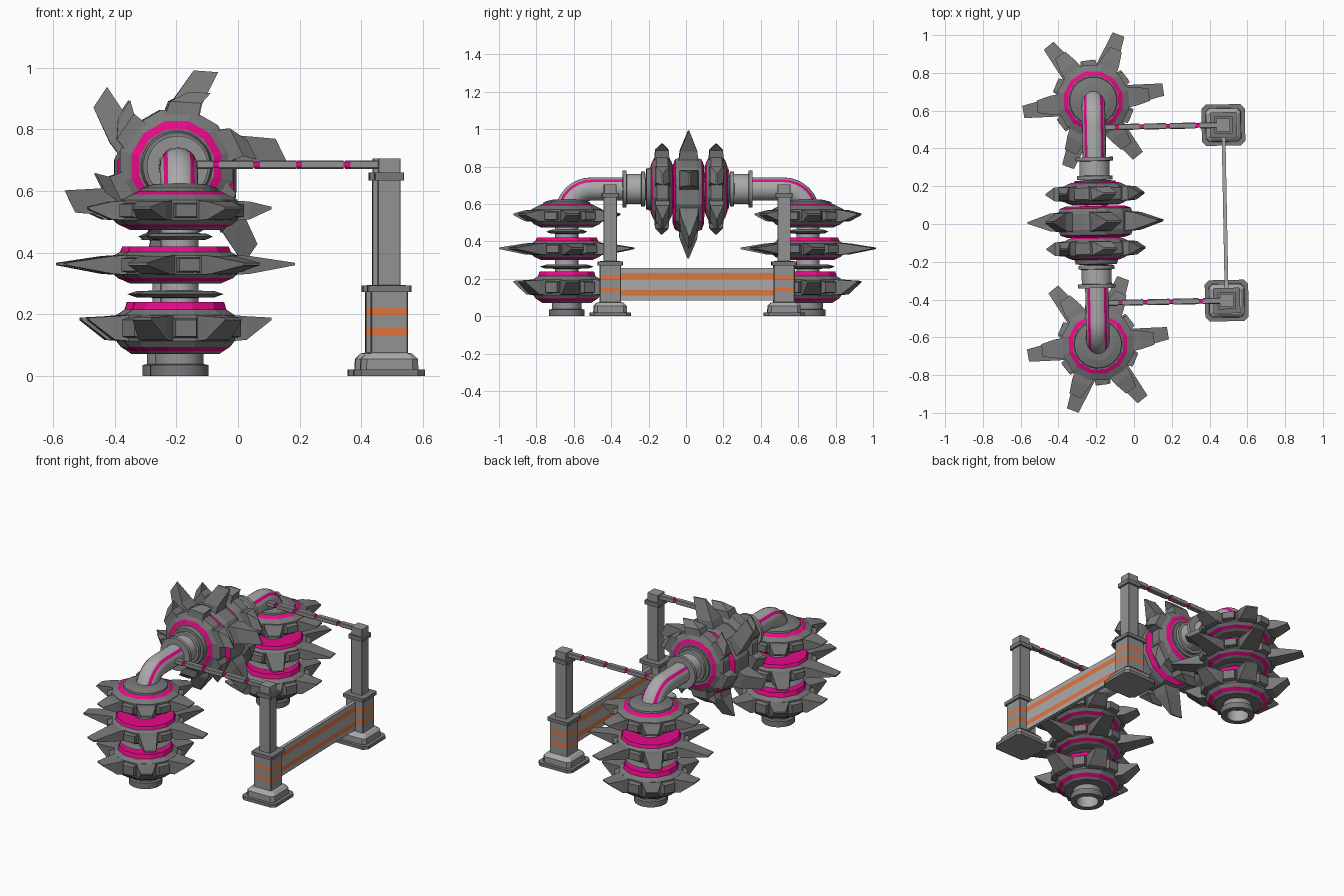
import bpy, bmesh, math
from math import sin, cos, pi, radians
from mathutils import Matrix, Vector

if "Cube" in bpy.data.objects:
    bpy.data.objects.remove(bpy.data.objects["Cube"])

COLORS = {"dark_steel": (0.19, 0.19, 0.19), "steel": (0.29, 0.29, 0.29),
          "light_steel": (0.40, 0.40, 0.40), "pink_glow": (0.83, 0.003, 0.26),
          "orange_paint": (0.74, 0.18, 0.05)}
MATS = []
for n, c in COLORS.items():
    m = bpy.data.materials.new(n)
    m.diffuse_color = (*c, 1)
    m.use_nodes = True
    m.node_tree.nodes["Principled BSDF"].inputs["Base Color"].default_value = m.diffuse_color
    MATS.append(m)
DARK, STEEL, LIGHT, PINK, ORANGE = range(5)
TURN = Matrix.Rotation(radians(1.1), 4, 'Z')   # whole machine sits slightly turned
AX, AZ, AY = -0.203, 0.68, 0.0115              # arch x, height and middle y
HALF = 0.645                                   # column distance from the middle


def skin(bm, rings, mats, cap=None):
    """Loft between equal rings; mats holds one index per band (or a function)."""
    vs = [[bm.verts.new(p) for p in r] for r in rings]
    n = len(rings[0])
    for i in range(len(vs) - 1):
        for j in range(n):
            k = (j + 1) % n
            f = bm.faces.new((vs[i][j], vs[i][k], vs[i + 1][k], vs[i + 1][j]))
            f.material_index = mats(i, j) if callable(mats) else mats[i]
    if cap is not None:
        for r in (vs[0], vs[-1]):
            bm.faces.new(r).material_index = cap


def finish(name, bm, M=Matrix(), smooth=False):
    bmesh.ops.recalc_face_normals(bm, faces=bm.faces[:])
    bm.transform(TURN @ M)
    if M.determinant() < 0:
        bmesh.ops.reverse_faces(bm, faces=bm.faces[:])
    me = bpy.data.meshes.new(name)
    bm.to_mesh(me)
    bm.free()
    for m in MATS:
        me.materials.append(m)
    ob = bpy.data.objects.new(name, me)
    bpy.context.collection.objects.link(ob)
    if smooth:
        bpy.context.view_layer.objects.active = ob
        ob.select_set(True)
        bpy.ops.object.shade_smooth_by_angle(angle=radians(35))
        ob.select_set(False)
    return ob


def circle(r, z, n):
    return [(r * cos(2 * pi * (k + .5) / n), r * sin(2 * pi * (k + .5) / n), z) for k in range(n)]


def lathe(name, prof, mats, M, n=24, cap=None, smooth=True):
    bm = bmesh.new()
    skin(bm, [circle(r, z, n) for r, z in prof], mats, cap)
    return finish(name, bm, M, smooth)


def chamfered(hx, hy, c, z):
    return [(hx, -hy + c, z), (hx, hy - c, z), (hx - c, hy, z), (-hx + c, hy, z),
            (-hx, hy - c, z), (-hx, -hy + c, z), (-hx + c, -hy, z), (hx - c, -hy, z)]


def tooth(bm, ang, secs):
    """Radial tooth from sections (radius, sweep, half width, half thickness, lift)."""
    R = Matrix.Rotation(ang, 3, 'Z')
    rings = [[R @ Vector((r, s + a * w, t + b * h)) for a, b in ((-1, -1), (1, -1), (1, 1), (-1, 1))]
             for r, s, w, h, t in secs]
    skin(bm, rings, [DARK] * (len(secs) - 1), DARK)


def cutter_disc(name, M, prof, mats, R, tip, block, start, sweep=0, lift=0, width=.033, stubs=True):
    """Toothed disc: faceted hub with pink bands, six blades and optional stubs."""
    bm = bmesh.new()
    skin(bm, [circle(r, z, 12) for r, z in prof], mats)
    for k in range(6):
        a = radians(start + 60 * k)
        tooth(bm, a, [(.75 * R, 0, .058, block, 0), (R + .03, sweep * .25, .05, block * .85, 0),
                      (tip, sweep, width, .004, lift)])
        if stubs:
            tooth(bm, a + pi / 6, [(.75 * R, 0, .045, block * .9, 0), (R + .02, 0, .034, block * .6, 0)])
    return finish(name, bm, M)


def column_hub(R, H, pink_r=None):
    """Hub with a thin pink ring, or a raised pink drum on top when pink_r is given."""
    low = [(R, -.5 * H), (.92 * R, -.72 * H), (.8 * R, -.88 * H), (.72 * R, -H), (.05, -H)]
    if pink_r:
        top = [(.05, H), (pink_r, H), (pink_r + .008, .7 * H), (R, .5 * H)]
        return top + low, [PINK, PINK, DARK, DARK, DARK, PINK, DARK, DARK]
    top = [(.05, H), (.7 * R, H), (.82 * R, .82 * H), (R, .55 * H)]
    return top + low, [DARK, PINK, DARK, DARK, DARK, PINK, DARK, DARK]


def arch_hub(R, H, p0, p1):
    """Hub symmetric along its axis with a pink ring from p0 to p1 on both faces."""
    top = [(.05, H), (p0 * R, H), (p1 * R, .85 * H), (R, .5 * H)]
    return top + [(r, -z) for r, z in reversed(top)], [DARK, PINK, DARK, DARK, DARK, PINK, DARK]


# main pipe: up one column, over the arch, down the other
bend = 0.13
half = [(HALF, 0.02), (HALF, 0.50), (HALF, AZ - bend)]
half += [(HALF - bend + bend * cos(a), AZ - bend + bend * sin(a))
         for a in (radians(11.25 * k) for k in range(1, 9))]
half += [(0.30, AZ), (0.0, AZ)]
path = half + [(-y, z) for y, z in reversed(half[:-1])]
rings = []
for i, (y, z) in enumerate(path):
    p0, p1 = path[max(i - 1, 0)], path[min(i + 1, len(path) - 1)]
    if abs(y) == HALF:
        ny, nz = math.copysign(1, y), 0
    else:
        d = math.hypot(p1[0] - p0[0], p1[1] - p0[1])
        ny, nz = (p1[1] - p0[1]) / d, -(p1[0] - p0[0]) / d
    rings.append([(AX + .062 * sin(2 * pi * k / 20), AY + y + .062 * ny * cos(2 * pi * k / 20),
                   z + .062 * nz * cos(2 * pi * k / 20)) for k in range(20)])
bm = bmesh.new()
last = len(path) - 2
skin(bm, rings, lambda i, j: PINK if j in (2, 17) and 1 < i < last - 1 else LIGHT)
finish("arch_pipe", bm, smooth=True)

# two columns of stacked cutter discs
for side, tag in ((-1, "front"), (1, "back")):
    def at(z):
        return Matrix.Translation((AX, AY + side * HALF, z))
    lathe(tag + "_foot_ring", [(.062, .0), (.095, .0), (.095, .035), (.08, .038), (.08, .075), (.062, .075),
                               (.062, .0)], [DARK, DARK, DARK, STEEL, STEEL, LIGHT], at(0))
    cutter_disc(tag + "_lower_disc", at(.155), *column_hub(.185, .085, .15), .185, .298, .045, 5, lift=.03)
    cutter_disc(tag + "_middle_disc", at(.36), *column_hub(.195, .06, .165), .195, .375, .034, 8, lift=.003)
    cutter_disc(tag + "_upper_disc", at(.537), *column_hub(.195, .063), .195, .298, .034, 5, lift=.008)
    for z, r in ((.265, .145), (.452, .11)):
        lathe(tag + "_spacer_plate", [(.05, .012), (r * .8, .01), (r, 0), (r * .8, -.01), (.05, -.012)],
              [DARK] * 4, at(z), smooth=False)
    lathe(tag + "_column_cap", [(.05, .025), (.085, .022), (.125, .01), (.13, -.01)],
          [DARK] * 3, at(.60), smooth=False)

# horizontal row of cutter discs, turning about the arch pipe
FACE = Matrix.Rotation(pi / 2, 4, 'X')


def on_arch(y, z=AZ):
    return Matrix.Translation((AX, AY + y, z)) @ FACE


cutter_disc("arch_middle_disc", on_arch(.005, .65), [(r, z + 0) for r, z in arch_hub(.205, .083, .78, .95)[0]],
            arch_hub(.205, .083, .78, .95)[1], .205, .345, .055, 26, sweep=-.075, width=.04, stubs=False)
for s, tag in ((-1, "front"), (1, "back")):
    cutter_disc("arch_%s_disc" % tag, on_arch(.008 + s * .145), *arch_hub(.19, .06, .66, .8), .18, .245, .042,
                26, sweep=-.06, width=.035, stubs=False)
    # flanged coupling between pipe and discs
    lathe("arch_%s_coupling" % tag,
          [(.06, .062), (.1, .062), (.1, .042), (.08, .04), (.08, -.036), (.095, -.038), (.095, -.058),
           (.06, -.058)], [STEEL, STEEL, STEEL, LIGHT, STEEL, STEEL, STEEL],
          on_arch(s * .285) @ Matrix.Scale(-s, 4, (0, 0, 1)))
    lathe("arch_%s_hub" % tag, [(.06, .02), (.11, .015), (.12, -.02)], [DARK] * 2,
          on_arch(s * .205) @ Matrix.Scale(-s, 4, (0, 0, 1)))

# support posts: stepped square towers with painted stripes
PX = 0.483
POST = [(.0, .115, DARK), (.02, .115, DARK), (.02, .094, STEEL), (.055, .092, LIGHT), (.072, .075, LIGHT),
        (.075, .06, STEEL), (.13, .06, ORANGE), (.155, .06, STEEL), (.195, .06, ORANGE), (.22, .06, STEEL),
        (.272, .06, DARK), (.272, .071, DARK), (.293, .071, DARK), (.295, .037, STEEL),
        (.635, .037, DARK), (.635, .048, DARK), (.66, .048, DARK), (.66, .036, STEEL), (.705, .036, STEEL)]
for py, tag in ((-.415, "front"), (.515, "back")):
    bm = bmesh.new()
    skin(bm, [chamfered(h, h * .95, h * (.2 if z < .074 else .06), z) for z, h, _ in POST],
         [m for _, _, m in POST], STEEL)
    finish(tag + "_post", bm, Matrix.Translation((PX, py, 0)))
    # jointed arm from the post to the pipe
    bm = bmesh.new()
    skin(bm, [chamfered(.010, .012, .002, x) for x in (-.15, .45)], [PINK], PINK)
    for a, b in ((-.14, -.09), (-.07, .04), (.063, .18), (.2, .335), (.358, .46)):
        skin(bm, [chamfered(.014, .016, .004, x) for x in (a, b)], [STEEL], STEEL)
    finish(tag + "_arm", bm, Matrix.Translation((0, py, .686)) @ Matrix.Rotation(pi / 2, 4, 'Y'))

# striped barrier panel between the posts
bm = bmesh.new()
bands = [(.085, LIGHT), (.112, ORANGE), (.14, LIGHT), (.2, ORANGE), (.23, LIGHT), (.258, LIGHT)]
skin(bm, [chamfered(.01, .43, .002, z) for z, _ in bands], [m for _, m in bands], LIGHT)
finish("barrier_panel", bm, Matrix.Translation((PX, .05, 0)))
